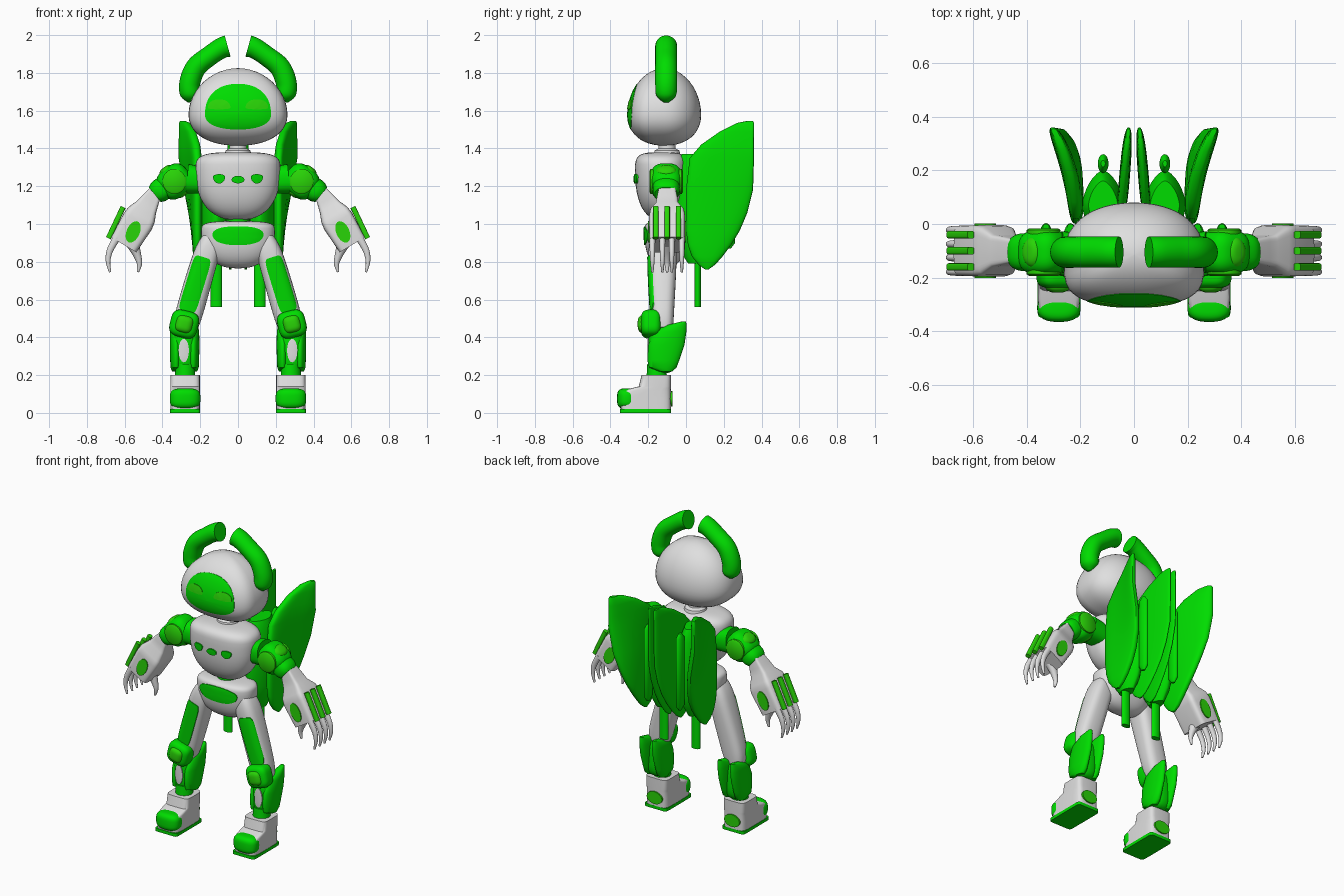
import bpy, bmesh
from math import sin, cos, pi, radians
from mathutils import Vector, Matrix
from mathutils.bvhtree import BVHTree

if "Cube" in bpy.data.objects:
    bpy.data.objects.remove(bpy.data.objects["Cube"])


def material(name, rgb):
    m = bpy.data.materials.new(name)
    m.use_nodes = True
    m.diffuse_color = (*rgb, 1)
    m.node_tree.nodes["Principled BSDF"].inputs["Base Color"].default_value = (*rgb, 1)
    return m


WHITE = material("shell white", (0.74, 0.74, 0.74))
GREEN = material("bright green", (0, 0.72, 0))
LIME = material("lime green", (0.022, 0.66, 0.002))


def finish(name, bm, mat, mirror):
    """Turn a bmesh into a smooth object; returns a tree for projecting plates."""
    bmesh.ops.recalc_face_normals(bm, faces=bm.faces)
    tree = BVHTree.FromBMesh(bm)
    me = bpy.data.meshes.new(name)
    bm.to_mesh(me)
    bm.free()
    me.materials.append(mat)
    me.polygons.foreach_set("use_smooth", [True] * len(me.polygons))
    me.set_sharp_from_angle(angle=radians(42))
    ob = bpy.data.objects.new(name, me)
    bpy.context.collection.objects.link(ob)
    if mirror:
        ob.modifiers.new("Mirror", "MIRROR").use_axis[0] = True
    return tree


def power(t, p):
    return (1 if t >= 0 else -1) * abs(t) ** p


def ring(c, u, v, p=1.0, n=32, front=None):
    """Superellipse; its front half may have its own squareness."""
    pts = []
    for i in range(n):
        a = 2 * pi * i / n
        pv = front if front and a > pi else p
        pts.append(Vector(c) + Vector(u) * power(cos(a), p) + Vector(v) * power(sin(a), pv))
    return pts


def loft(name, rings, mat, mirror=True):
    bm = bmesh.new()
    loops = [[bm.verts.new(q) for q in r] for r in rings]
    n = len(loops[0])
    for a, b in zip(loops, loops[1:]):
        for i in range(n):
            bm.faces.new((a[i], a[(i + 1) % n], b[(i + 1) % n], b[i]))
    bm.faces.new(loops[0])
    bm.faces.new(loops[-1])
    return finish(name, bm, mat, mirror)


def egg(name, c, r, mat, mirror=True, low=None, p=1.0, q=1.0, q_low=None, tilt=0, front=None):
    """Rounded solid; its lower half may have its own height and squareness."""
    low, q_low = low or r[2], q_low or q
    rot = Matrix.Rotation(radians(tilt), 3, 'Y')
    rings = []
    for k in range(25):
        a = -pi / 2 + pi * k / 24
        h, e = (r[2], q) if a >= 0 else (low, q_low)
        s = max(cos(a), 0.004) ** e
        pts = ring((0, 0, h * power(sin(a), e)), (r[0] * s, 0, 0), (0, r[1] * s, 0), p, 48, front)
        rings.append([Vector(c) + rot @ v for v in pts])
    return loft(name, rings, mat, mirror)


def tube(name, path, y, mat, p=1.0, smooth=True):
    """Limb in a plane of constant y; path points are (x, z, half width, half depth)."""
    pts = [Vector(q) for q in path]
    if smooth:
        ext, pts = [pts[0]] + pts + [pts[-1]], []
        for a, b, c, d in zip(ext, ext[1:], ext[2:], ext[3:]):
            for t in (i / 6 for i in range(6)):
                pts.append(b + ((c - a) * t + (2 * a - 5 * b + 4 * c - d) * t ** 2
                                + (3 * b - a - 3 * c + d) * t ** 3) / 2)
        pts.append(ext[-1])
    rings = []
    for i, q in enumerate(pts):
        d = pts[min(i + 1, len(pts) - 1)] - pts[max(i - 1, 0)]
        t = Vector((d[0], 0, d[1])).normalized()
        side = Vector((-t.z, 0, t.x))
        rings.append(ring((q[0], y, q[1]), side * q[2], (0, q[3], 0), p))
    return loft(name, rings, mat)


def plate(name, tree, c, rx, top, mat, mirror=True, low=None, p=1.0, tilt=0, lift=0.005):
    """Thin plate laid on the front of a surface; c is its (x, z)."""
    rot = Matrix.Rotation(radians(tilt), 3, 'Y')
    rings = []
    for f in (0.02, 0.25, 0.5, 0.75, 0.9, 1, 1):
        loop = []
        for v in ring((0, 0, 0), (rx, 0, 0), (0, 0, 1), p, 40):
            v.z *= top if v.z > 0 else (low or top)
            v = rot @ (v * f) + Vector((c[0], 0, c[1]))
            hit = tree.ray_cast(Vector((v.x, -2, v.z)), Vector((0, 1, 0)))[0]
            hit = hit or tree.find_nearest(Vector((v.x, -0.15, v.z)))[0]
            v.y = hit.y + (0.004 if len(rings) == 6 else -lift)
            loop.append(v)
        rings.append(loop)
    return loft(name, rings, mat, mirror)


def leaf(name, rows, thick, bend, mat, p=0.8):
    """Upright blade; rows are (z, front y, back y), bend(y, z) gives its x."""
    widest = max(b - a for _, a, b in rows)
    rings = []
    for z, a, b in rows:
        t = thick * ((b - a) / widest) ** 0.45
        pts = ring((0, (a + b) / 2, z), (0, (b - a) / 2, 0), (t, 0, 0), p)
        rings.append([v + Vector((bend(v.y, z), 0, 0)) for v in pts])
    return loft(name, rings, mat)


def upright(name, c, rows, mat, p=1.0, mirror=True):
    """Vertical part; rows are (z, half width, half depth)."""
    return loft(name, [ring((*c, z), (a, 0, 0), (0, b, 0), p) for z, a, b in rows], mat, mirror)


# Head, face and horns
head = egg("head", (0, -0.115, 1.58), (0.262, 0.195, 0.245), WHITE, False,
           low=0.165, p=0.92, q=1.03, q_low=0.9, front=0.45)
visor = plate("visor", head, (0, 1.58), 0.175, 0.162, GREEN, False, low=0.08, p=0.88, lift=0.002)
plate("eye", visor, (0.1, 1.615), 0.06, 0.045, LIME, low=0.008, p=0.9, lift=0.003)
tube("horn", [(0.25, 1.645, 0.015, 0.015), (0.253, 1.68, 0.05, 0.052), (0.256, 1.745, 0.055, 0.058),
              (0.222, 1.83, 0.055, 0.058), (0.15, 1.89, 0.053, 0.058),
              (0.09, 1.93, 0.055, 0.058), (0.055, 1.942, 0.058, 0.058)], -0.105, GREEN)

# Torso
upright("neck", (0, -0.1), [(1.35, 0.075, 0.075), (1.39, 0.065, 0.065), (1.4, 0.045, 0.045),
                            (1.46, 0.042, 0.042)], WHITE, mirror=False)
chest = egg("chest", (0, -0.13, 1.285), (0.225, 0.14, 0.095), WHITE, False,
            low=0.265, p=0.8, q=0.55, q_low=0.85)
plate("chest_side_mark", chest, (0.1, 1.25), 0.032, 0.014, GREEN, low=0.036, lift=0.009)
plate("chest_middle_mark", chest, (0, 1.235), 0.034, 0.02, GREEN, False, lift=0.009)
upright("waist", (0, -0.1), [(0.96, 0.065, 0.07), (1.08, 0.065, 0.07)], GREEN, mirror=False)
pelvis = egg("pelvis", (0, -0.11, 0.955), (0.195, 0.11, 0.06), WHITE, False,
             low=0.19, p=0.8, q=0.5, q_low=0.85)
plate("belt_plate", pelvis, (0, 0.945), 0.135, 0.043, GREEN, False, low=0.057, p=0.85)

# Shoulders
tube("shoulder_cuff", [(0.17, 1.23, 0.07, 0.07), (0.27, 1.24, 0.078, 0.078)], -0.105, GREEN, 0.8)
egg("shoulder_joint", (0.335, -0.105, 1.225), (0.09, 0.085, 0.085), GREEN, p=0.7, q=0.7, tilt=38)
tube("elbow_cuff", [(0.36, 1.215, 0.06, 0.07), (0.415, 1.175, 0.062, 0.07),
                    (0.44, 1.155, 0.05, 0.06)], -0.105, GREEN, 0.8)
loft("shoulder_disc", [ring((0.337, y, 1.225), (0.06 * s, 0, -0.02 * s), (0.02 * s, 0, 0.063 * s))
                       for y, s in ((-0.194, 0.85), (-0.187, 1), (-0.023, 1), (-0.016, 0.85))], LIME)
egg("shoulder_cap", (0.337, -0.105, 1.225), (0.05, 0.065, 0.093), LIME, q=0.6, tilt=38)

# Forearms, hands and claws
tube("forearm", [(0.435, 1.175, 0.035, 0.045), (0.465, 1.125, 0.05, 0.055), (0.485, 1.09, 0.06, 0.06),
                 (0.51, 1.05, 0.08, 0.09), (0.53, 1.015, 0.086, 0.096),
                 (0.605, 0.89, 0.078, 0.094)], -0.1, WHITE, 0.3, False)
loft("hand_disc", [ring((0.555, y, 0.958), (0.032, 0, 0.014), (-0.024, 0, 0.055))
                   for y in (-0.201, 0.001)], LIME)
for y in (-0.16, -0.1, -0.04):
    tube("hand_bar", [(0.608, 1.09, 0.014, 0.014), (0.686, 0.925, 0.014, 0.014)], y, LIME, 0.6, False)
for y in (-0.178, -0.125, -0.075, -0.022):
    tube("finger", [(0.64, 0.93, 0.02, 0.016), (0.678, 0.86, 0.017, 0.014),
                    (0.688, 0.8, 0.012, 0.011), (0.677, 0.745, 0.006, 0.006)], y, WHITE)
tube("thumb", [(0.56, 0.9, 0.035, 0.035), (0.535, 0.84, 0.022, 0.022),
               (0.522, 0.79, 0.014, 0.014), (0.53, 0.745, 0.006, 0.006)], -0.1, WHITE)

# Thighs and knees
thigh = tube("thigh", [(0.125, 0.93, 0.055, 0.06), (0.17, 0.83, 0.068, 0.075),
                       (0.255, 0.54, 0.072, 0.062), (0.28, 0.44, 0.06, 0.055)], -0.125, WHITE, 0.7)
plate("thigh_plate", thigh, (0.228, 0.68), 0.048, 0.152, GREEN, p=0.3, tilt=163, lift=0.006)
egg("knee", (0.285, -0.185, 0.47), (0.075, 0.055, 0.072), GREEN, p=0.6, q=0.6, tilt=-14)
egg("knee_cap", (0.285, -0.2, 0.47), (0.05, 0.056, 0.048), LIME, p=0.7, q=0.6, tilt=-14)

# Shins with calf shells
shin = egg("shin", (0.285, -0.125, 0.335), (0.07, 0.075, 0.125), GREEN, p=0.8, q=0.6)
plate("shin_plate", shin, (0.287, 0.33), 0.027, 0.062, WHITE)
CALF = [(0.485, -0.02, 0), (0.465, -0.1, 0.003), (0.43, -0.17, 0.002), (0.36, -0.2, -0.008),
        (0.28, -0.205, -0.035), (0.24, -0.195, -0.05), (0.218, -0.14, -0.075)]
for name, x in (("outer_calf_shell", 0.328), ("inner_calf_shell", 0.237)):
    leaf(name, CALF, 0.033, lambda y, z: x, GREEN, 1.0)

# Feet
upright("ankle", (0.28, -0.155), [(0.17, 0.055, 0.055), (0.26, 0.05, 0.05)], GREEN)
SHOE = [(0.015, -0.345), (0.08, -0.35), (0.115, -0.335), (0.13, -0.29), (0.14, -0.25), (0.2, -0.235)]
loft("shoe", [ring((0.28, (f - 0.08) / 2, z), (0.078, 0, 0), (0, (-0.08 - f) / 2, 0), 0.35)
              for z, f in SHOE], WHITE)
upright("sole", (0.28, -0.215), [(0, 0.08, 0.135), (0.02, 0.08, 0.135)], GREEN, 0.15)
egg("toe_cap", (0.28, -0.312, 0.076), (0.081, 0.053, 0.054), GREEN, p=0.8, q=0.6)
loft("heel_disc", [ring((0.28, y, 0.075), (0.055, 0, 0), (0, 0, 0.04)) for y in (-0.1, -0.072)], LIME)

# Wings
WING = [(1.545, 0.32, 0.355), (1.535, 0.27, 0.36), (1.49, 0.18, 0.36), (1.42, 0.08, 0.36),
        (1.35, 0.02, 0.36), (1.18, 0, 0.355), (1.06, 0, 0.325), (0.965, 0, 0.285),
        (0.89, 0.01, 0.24), (0.83, 0.03, 0.195), (0.785, 0.065, 0.155), (0.76, 0.1, 0.12)]
leaf("outer_wing", WING, 0.032,
     lambda y, z: 0.215 + 0.088 * (y / 0.36) ** 2 * min(max((z - 0.85) / 0.5, 0), 1), GREEN, 0.7)
leaf("inner_wing", WING, 0.02, lambda y, z: 0.05 - 0.03 * y / 0.36, GREEN)

# Back pods with exhaust pipes
loft("pod", [ring((0.115, 0.07, z), (0.078 * s, 0, 0), (0, 0.13 * s, 0), 1.25)
             for z, s in ((0.79, 0.45), (0.86, 0.8), (0.95, 1), (1.3, 1), (1.37, 0.7))], GREEN)
upright("pod_rail", (0.115, 0.225), [(0.87, 0.008, 0.012), (0.9, 0.02, 0.035),
                                     (1.34, 0.02, 0.035), (1.37, 0.008, 0.012)], GREEN)
upright("exhaust_pipe", (0.115, 0.062), [(0.56, 0.03, 0.018), (0.9, 0.03, 0.018)], GREEN)
